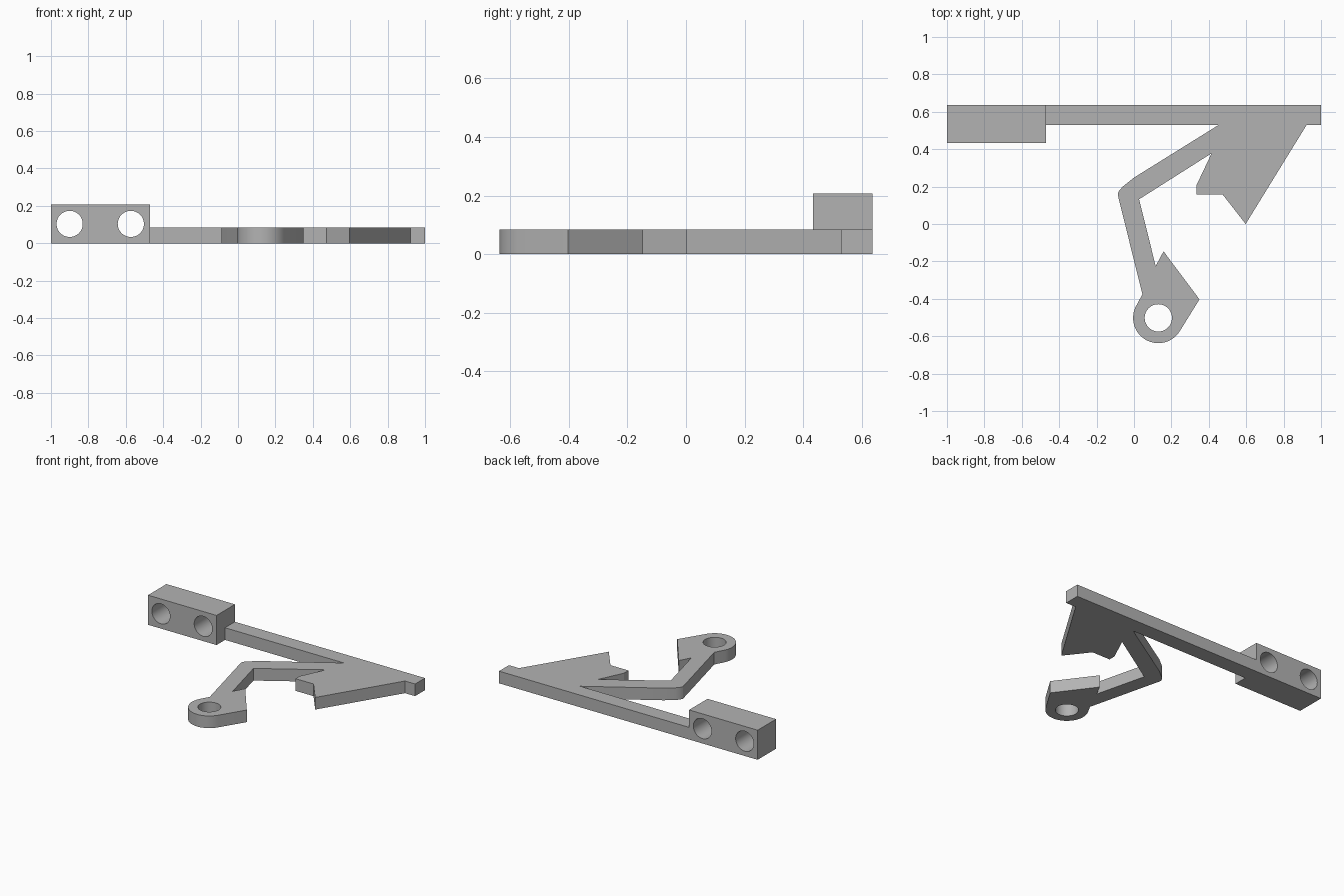
import bpy, bmesh
from math import cos, sin, radians, pi
from mathutils import Matrix

if "Cube" in bpy.data.objects:
    bpy.data.objects.remove(bpy.data.objects["Cube"])

grey = bpy.data.materials.new("light grey")
grey.use_nodes = True
colour = (0.45, 0.45, 0.45, 1)
grey.diffuse_color = colour
grey.node_tree.nodes["Principled BSDF"].inputs["Base Color"].default_value = colour


def arc(cx, cy, r, start, end, steps):
    """Points along an arc, angles in degrees."""
    angles = [radians(start + (end - start) * i / steps) for i in range(steps + 1)]
    return [(cx + r * cos(a), cy + r * sin(a)) for a in angles]


def extrude_profile(name, loops, depth, matrix):
    """Fill an outline (first loop) with holes (other loops) and extrude it."""
    curve = bpy.data.curves.new(name + "_profile", 'CURVE')
    curve.dimensions = '2D'
    curve.fill_mode = 'BOTH'
    curve.extrude = depth / 2
    for loop in loops:
        spline = curve.splines.new('POLY')
        spline.points.add(len(loop) - 1)
        for point, (x, y) in zip(spline.points, loop):
            point.co = (x, y, 0, 1)
        spline.use_cyclic_u = True
    helper = bpy.data.objects.new(name + "_profile", curve)
    mesh = bpy.data.meshes.new_from_object(helper)
    bpy.data.objects.remove(helper)
    bpy.data.curves.remove(curve)

    # Weld the caps to the walls and put the part in place
    bm = bmesh.new()
    bm.from_mesh(mesh)
    bmesh.ops.remove_doubles(bm, verts=bm.verts, dist=0.0001)
    bmesh.ops.recalc_face_normals(bm, faces=bm.faces)
    bm.transform(matrix)
    bm.to_mesh(mesh)
    bm.free()

    mesh.name = name
    mesh.materials.clear()
    mesh.materials.append(grey)
    obj = bpy.data.objects.new(name, mesh)
    bpy.context.collection.objects.link(obj)
    bpy.ops.object.select_all(action='DESELECT')
    obj.select_set(True)
    bpy.context.view_layer.objects.active = obj
    bpy.ops.object.shade_smooth_by_angle(angle=radians(25))
    return obj


def circle(cx, cy, r):
    return arc(cx, cy, r, 0, 352.5, 47)


# Flat plate: straight bar, bent arm, ring eye with barb, and pointed wing
back, bar_front, joint = 0.637, 0.528, -0.47
thickness = 0.085
eye = (0.13, -0.502)
outline = [(joint, back), (joint, bar_front), (0.45, bar_front)]
outline += [(0, 0.248), (-0.06, 0.2), (-0.08, 0.178), (-0.087, 0.16), (-0.083, 0.14)]
outline += [(0.045, -0.376)]
outline += arc(*eye, 0.135, 155, 328, 24)
outline += [(0.35, -0.403), (0.158, -0.146), (0.116, -0.225)]
outline += [(0.027, 0.132), (0.415, 0.378)]
outline += [(0.334, 0.207), (0.334, 0.159), (0.473, 0.159), (0.597, 0)]
outline += [(0.922, bar_front), (1, bar_front), (1, back)]
extrude_profile("arm_plate", [outline, circle(*eye, 0.073)], thickness,
                Matrix.Translation((0, 0, thickness / 2)))

# Mounting block with two through holes running front to back
height, block_front = 0.207, 0.434
block = [(-1, 0), (joint, 0), (joint, height), (-1, height)]
holes = [circle(x, height / 2, 0.07) for x in (-0.9, -0.573)]
extrude_profile("mounting_block", [block] + holes, back - block_front,
                Matrix.Translation((0, (back + block_front) / 2, 0))
                @ Matrix.Rotation(pi / 2, 4, 'X'))
